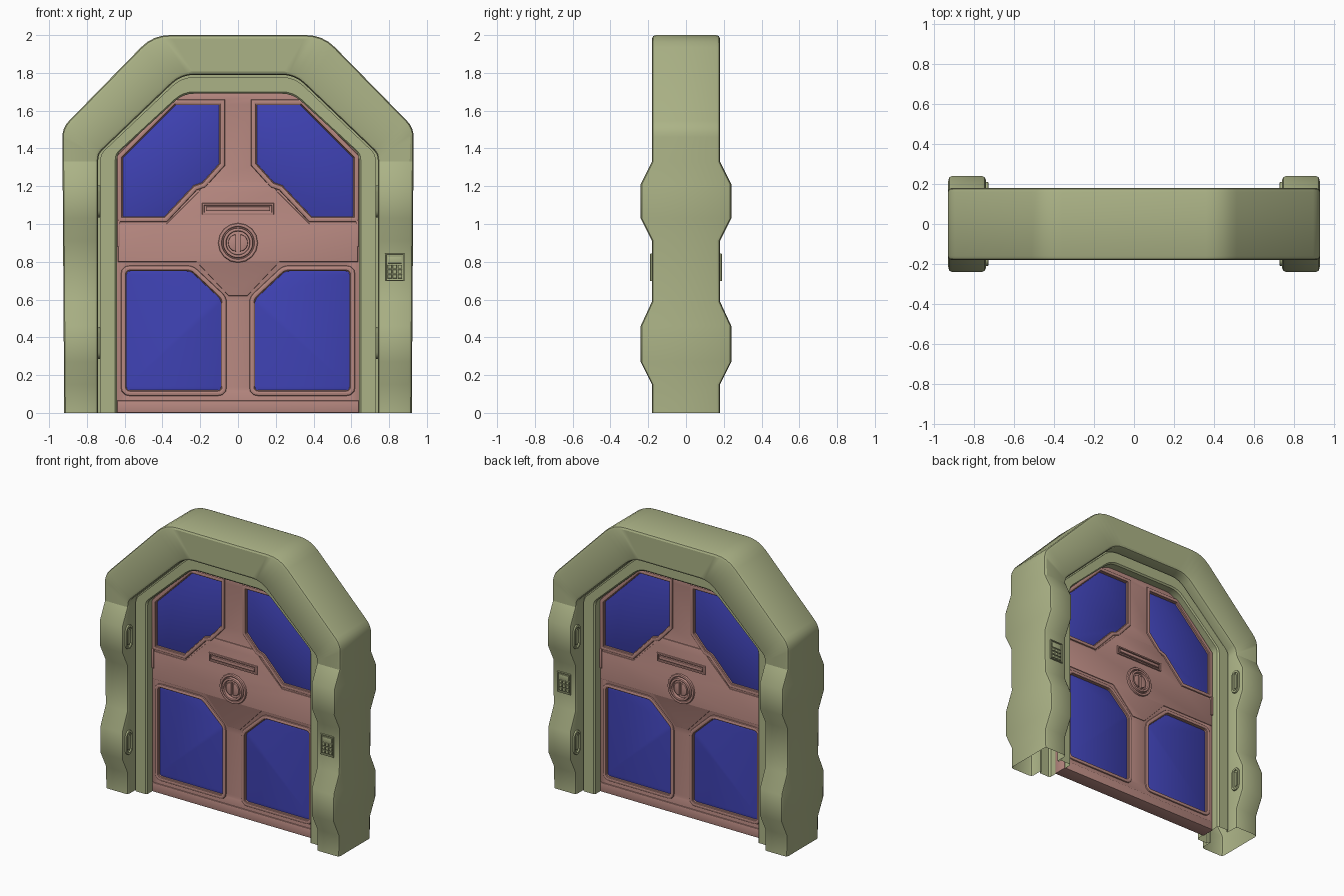
import bpy, bmesh, math
from mathutils import Vector, Matrix

if "Cube" in bpy.data.objects:
    bpy.data.objects.remove(bpy.data.objects["Cube"])


def material(name, rgb):
    m = bpy.data.materials.new(name)
    m.diffuse_color = (*rgb, 1)
    m.use_nodes = True
    m.node_tree.nodes["Principled BSDF"].inputs["Base Color"].default_value = m.diffuse_color
    return m


GREEN = material("frame_green", (0.41, 0.45, 0.24))
PINK = material("door_pink", (0.48, 0.25, 0.22))
BLUE = material("panel_blue", (0.05, 0.055, 0.46))


def finish(name, bm, mat):
    bmesh.ops.remove_doubles(bm, verts=bm.verts, dist=1e-5)
    bmesh.ops.recalc_face_normals(bm, faces=bm.faces)
    me = bpy.data.meshes.new(name)
    bm.to_mesh(me)
    bm.free()
    me.materials.append(mat)
    ob = bpy.data.objects.new(name, me)
    bpy.context.collection.objects.link(ob)
    return ob


def plate(name, loops, half, bevel, mat, at=(0, 0, 0), turn=0):
    """Bevelled slab from XZ outlines (inner loops are holes), centred in y."""
    cu = bpy.data.curves.new(name, 'CURVE')
    cu.dimensions, cu.fill_mode = '2D', 'BOTH'
    cu.extrude, cu.bevel_depth, cu.offset = half - bevel, bevel, -bevel
    cu.bevel_resolution = 1
    for pts in loops:
        sp = cu.splines.new('POLY')
        sp.points.add(len(pts) - 1)
        for p, (x, z) in zip(sp.points, pts):
            p.co = (x, z, 0, 1)
        sp.use_cyclic_u = True
    tmp = bpy.data.objects.new(name + "_curve", cu)
    bpy.context.collection.objects.link(tmp)
    me = bpy.data.meshes.new_from_object(tmp.evaluated_get(bpy.context.evaluated_depsgraph_get()))
    bm = bmesh.new()
    bm.from_mesh(me)
    bpy.data.objects.remove(tmp)
    bpy.data.curves.remove(cu)
    bpy.data.meshes.remove(me)
    bm.transform(Matrix.Translation(at) @ Matrix.Rotation(turn, 4, 'Z') @ Matrix.Rotation(math.pi / 2, 4, 'X'))
    return finish(name, bm, mat)


def bend(prev, c, nxt, trim, n=4):
    """Rounded corner at c."""
    p, c, q = Vector(prev), Vector(c), Vector(nxt)
    a, b = c + (p - c).normalized() * trim, c + (q - c).normalized() * trim
    return [a * (1 - t) ** 2 + c * 2 * t * (1 - t) + b * t * t for t in (i / n for i in range(n + 1))]


def rounded(pts, trim, n=3):
    return [v for i in range(len(pts)) for v in bend(pts[i - 1], pts[i], pts[(i + 1) % len(pts)], trim, n)]


def offset(pts, d):
    """Grow a counter-clockwise outline by d with mitred corners."""
    out = []
    for i, p in enumerate(pts):
        p, a, b = Vector(p), Vector(pts[i - 1]), Vector(pts[(i + 1) % len(pts)])
        e, f = (p - a).normalized(), (b - p).normalized()
        n1, n2 = Vector((e.y, -e.x)), Vector((f.y, -f.x))
        out.append(p + (n1 + n2) * d / (1 + n1.dot(n2)))
    return out


def flip(pts):
    return [(-p[0], p[1]) for p in reversed(pts)]


def rect(x0, z0, x1, z1):
    return [(x0, z0), (x1, z0), (x1, z1), (x0, z1)]


def ring(r, n=32, w=None):
    return [(r * math.cos(2 * math.pi * i / n), r * math.sin(2 * math.pi * i / n)) for i in range(n)]


def capsule(r, h):
    """Upright slot outline of half width r and half height h."""
    arc = [(r * math.cos(math.pi * i / 10), h - r + r * math.sin(math.pi * i / 10)) for i in range(11)]
    return arc + [(-x, -z) for x, z in arc]


# Frame: one stepped cross-section lofted up a column, over the arch and down
levels = [(0, .18), (.15, .18), (.27, .24), (.46, .24), (.59, .18),
          (.91, .18), (1.03, .24), (1.21, .24), (1.33, .18)]


def rail(x0, c1, c2, t1, t2):
    side = [Vector((x0 + (c1[0] - x0) * z / c1[1], z)) for z, _ in levels]
    return side + bend((x0, 0), c1, c2, t1) + bend(c1, c2, (0, c2[1]), t2)


outer = rail(.92, (.93, 1.51), (.45, 2.0), .05, .09)
inner = rail(.74, (.74, 1.37), (.30, 1.79), .03, .07)
jamb = rail(.64, (.64, 1.37), (.29, 1.69), .03, .06)
depths = [d for _, d in levels] + [.18] * 10


def toward(a, b, d):
    return a + (b - a).normalized() * d


def section(o, i, j, d):
    b, g = .02, toward(i, j, .012)
    half = [(o, d - b), (toward(o, i, .006), d - .006), (toward(o, i, b), d),
            (toward(i, o, b), d), (toward(i, o, .006), d - .006), (i, d - b),
            (i, .09), (g, .09), (g, .11), (toward(j, i, .01), .11), (j, .10), (j, .03)]
    return [(p, -y) for p, y in reversed(half)] + half


bm = bmesh.new()
stations = [section(*s) for s in zip(outer, inner, jamb, depths)]
rows = [[bm.verts.new((p.x, y, p.y)) for p, y in s] for s in stations]
rows += [[bm.verts.new((-p.x, y, p.y)) for p, y in s] for s in reversed(stations)]
for r, s in zip(rows, rows[1:]):
    for k in range(len(r) - 1):
        bm.faces.new((r[k], r[k + 1], s[k + 1], s[k]))
finish("door_frame", bm, GREEN)

# Oval fittings on the inner faces of the column bulges
for sx in (-1, 1):
    for sy in (-1, 1):
        for z in (.37, 1.12):
            at = (sx * .74, sy * .175, z)
            plate("oval_fitting_rim", [capsule(.036, .085), capsule(.022, .068)], .012, .005, GREEN, at, math.pi / 2)
            plate("oval_fitting_core", [capsule(.013, .055)], .008, .003, GREEN, at, math.pi / 2)

# Keypads on the front and back of one column
for sy in (-1, 1):
    at = (.83, sy * .18, .77)
    plate("keypad_rim", [rect(-.052, -.073, .052, .073), rect(-.045, -.066, .045, .066)], .010, .003, GREEN, at)
    plate("keypad_screen", [rect(-.036, .022, .036, .056)], .006, .002, GREEN, at)
    for i in range(3):
        for j in range(3):
            x, z = -.027 + .027 * i, -.048 + .026 * j
            plate("keypad_button", [rect(x - .011, z - .010, x + .011, z + .010)], .010, .003, GREEN, at)

# Door leaf with four window openings
upper = [(.39, 1.04), (.61, 1.04), (.61, 1.35), (.33, 1.63), (.10, 1.63), (.10, 1.32), (.19, 1.22), (.235, 1.205)]
lower = rounded([(.09, .12), (.59, .12), (.59, .75), (.25, .75), (.09, .60)], .02)
leaf = [(-.645, 0), (.645, 0), (.645, 1.37), (.30, 1.695), (-.30, 1.695), (-.645, 1.37)]
windows = [upper, flip(upper), lower, flip(lower)]
plate("door_leaf", [leaf] + windows, .045, .003, PINK)
for w in windows:
    plate("window_panel", [offset(w, .004)], .034, .002, BLUE)
    plate("window_trim", [offset(w, .03), offset(w, .004)], .055, .008, PINK)

# Middle band, bottom rail and side catches
right = [(.05, .62), (.22, .80), (.635, .80), (.635, 1.0), (.38, 1.0), (.21, 1.17), (.17, 1.22)]
plate("middle_band", [right + flip(right)], .050, .004, PINK)
plate("bottom_rail", [rect(-.64, 0, .64, .065)], .052, .006, PINK)
for s in (-1, 1):
    plate("side_catch", [rect(s * .632 - .008, .88, s * .632 + .008, 1.02)], .058, .004, PINK)

# Letter-slot style bar and round lock, running through to both sides
plate("bar_rim", [rect(-.19, 1.05, .19, 1.11), rect(-.178, 1.062, .178, 1.098)], .060, .005, PINK)
plate("bar_core", [rect(-.17, 1.068, .17, 1.092)], .062, .006, PINK)
hub = (0, 0, .90)
plate("lock_outer_ring", [ring(.105, 16), ring(.085)], .064, .008, PINK, hub)
plate("lock_inner_ring", [ring(.080), ring(.062)], .072, .007, PINK, hub)
half_moon = [(.010 + .042 * math.cos(math.radians(a)), .045 * math.sin(math.radians(a))) for a in range(-90, 91, 15)]
for shape in (half_moon, flip(half_moon)):
    plate("lock_half_disc", [shape], .066, .005, PINK, hub)

# Smooth rounded surfaces, keep hard edges
bpy.ops.object.select_all(action='SELECT')
bpy.context.view_layer.objects.active = bpy.context.selected_objects[0]
bpy.ops.object.shade_smooth_by_angle(angle=math.radians(25))
